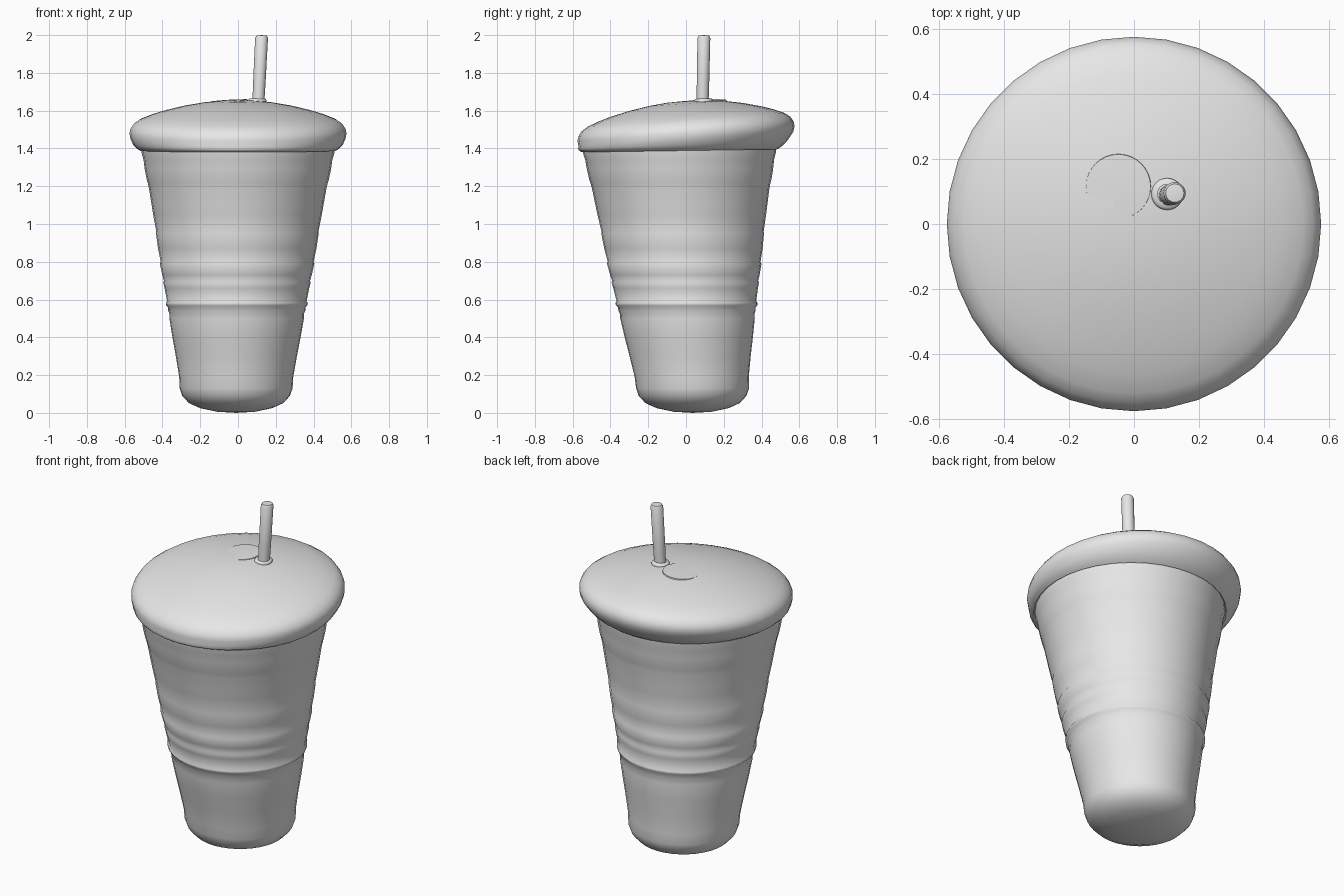
import bpy
import bmesh
import math
from mathutils import Vector

SEGMENTS = 36

cube = bpy.data.objects.get("Cube")
if cube:
    bpy.data.objects.remove(cube, do_unlink=True)

grey = bpy.data.materials.new("plain grey")
grey.use_nodes = True
grey.diffuse_color = (0.8, 0.8, 0.8, 1)
grey.node_tree.nodes["Principled BSDF"].inputs["Base Color"].default_value = (0.8, 0.8, 0.8, 1)


def lathe(name, rings, place, segments=SEGMENTS, angle=50):
    """Skin (radius, height) rings; place() bends each point. Radius 0 is a pole."""
    bm = bmesh.new()
    loops = []
    for r, z in rings:
        count = segments if r > 0 else 1
        turns = [math.tau * i / segments for i in range(count)]
        loops.append([bm.verts.new(place(r * math.cos(a), r * math.sin(a), z)) for a in turns])
    for low, high in zip(loops, loops[1:]):
        for i in range(segments):
            j = (i + 1) % segments
            corners = [low[i % len(low)], low[j % len(low)],
                       high[j % len(high)], high[i % len(high)]]
            bm.faces.new(list(dict.fromkeys(corners)))
    bmesh.ops.recalc_face_normals(bm, faces=bm.faces)
    mesh = bpy.data.meshes.new(name)
    bm.to_mesh(mesh)
    bm.free()
    mesh.materials.append(grey)
    ob = bpy.data.objects.new(name, mesh)
    bpy.context.collection.objects.link(ob)
    bpy.ops.object.select_all(action="DESELECT")
    ob.select_set(True)
    bpy.context.view_layer.objects.active = ob
    bpy.ops.object.shade_smooth_by_angle(angle=math.radians(angle))
    return ob


# Cup: tapering, leaning slightly to the front, with level ribs
def lean(x, y, z):
    t = min(max((z - 0.13) / 1.25, 0), 1)
    return Vector((x - 0.01 * (1 - t), y + 0.035 - 0.1 * t + 0.03 * t * t, z))


def wall(z):
    return 0.302 + (z - 0.19) * 0.168


base = [(0, 0), (0.1, 0.006), (0.19, 0.025), (0.25, 0.052), (0.285, 0.09),
        (0.299, 0.13), (0.302, 0.19)]
ribs = [(0.3, 0), (0.4, 0.002), (0.5, 0.002), (0.525, -0.002), (0.54, 0.002),
        (0.56, 0.001), (0.57, 0.009), (0.582, 0.008), (0.592, 0), (0.66, 0.002),
        (0.69, 0.004), (0.7, -0.001), (0.73, 0.003), (0.79, 0.006), (0.8, 0),
        (0.87, 0.003), (0.95, 0.001), (0.96, -0.002), (1.05, 0), (1.1, 0), (1.19, 0)]
neck = [(0.476, 1.215), (0.482, 1.235), (0.493, 1.29), (0.5, 1.34), (0.51, 1.375),
        (0.512, 1.41), (0, 1.41)]
lathe("cup", base + [(wall(z) + bump, z) for z, bump in ribs] + neck, lean)


# Lid: rounded dome, tilted up at the back, its lower lip almost level
def tilt(x, y, z):
    t = min(max((z - 1.39) / 0.06, 0), 1)
    return Vector((x, y - 0.033 * (1 - t), z + y * (0.015 + 0.055 * t)))


lid = [(0, 1.40), (0.5, 1.40), (0.518, 1.388), (0.537, 1.4), (0.555, 1.42),
       (0.569, 1.45), (0.575, 1.48), (0.569, 1.505), (0.552, 1.53), (0.52, 1.552),
       (0.46, 1.576), (0.4, 1.595), (0.3, 1.62), (0.2, 1.638), (0.1, 1.649), (0, 1.652)]
lathe("lid", lid, tilt)

# Faint raised patch on the crown
lathe("lid_patch", [(0.1, -0.006), (0.099, 0.001), (0.06, 0.003), (0, 0.004)],
      lambda x, y, z: Vector((x - 0.048, y + 0.115, z + 1.653 + 0.06 * x + 0.03 * y)), 32)

# Collar around the straw hole
lathe("straw_collar", [(0.03, -0.012), (0.047, -0.008), (0.049, 0.002), (0.044, 0.01), (0.03, 0.012)],
      lambda x, y, z: Vector((x + 0.102, y + 0.092, z + 1.653 + 0.03 * y)), 24, 60)

# Straw: slim closed tube leaning slightly to the left
lathe("straw", [(0, 1.6), (0.031, 1.6), (0.033, 1.75), (0.034, 1.985), (0.028, 1.997), (0, 2.0)],
      lambda x, y, z: Vector((x + 0.108 + (z - 1.65) * 0.05, y + 0.088 + (z - 1.65) * 0.02, z)), 20)
